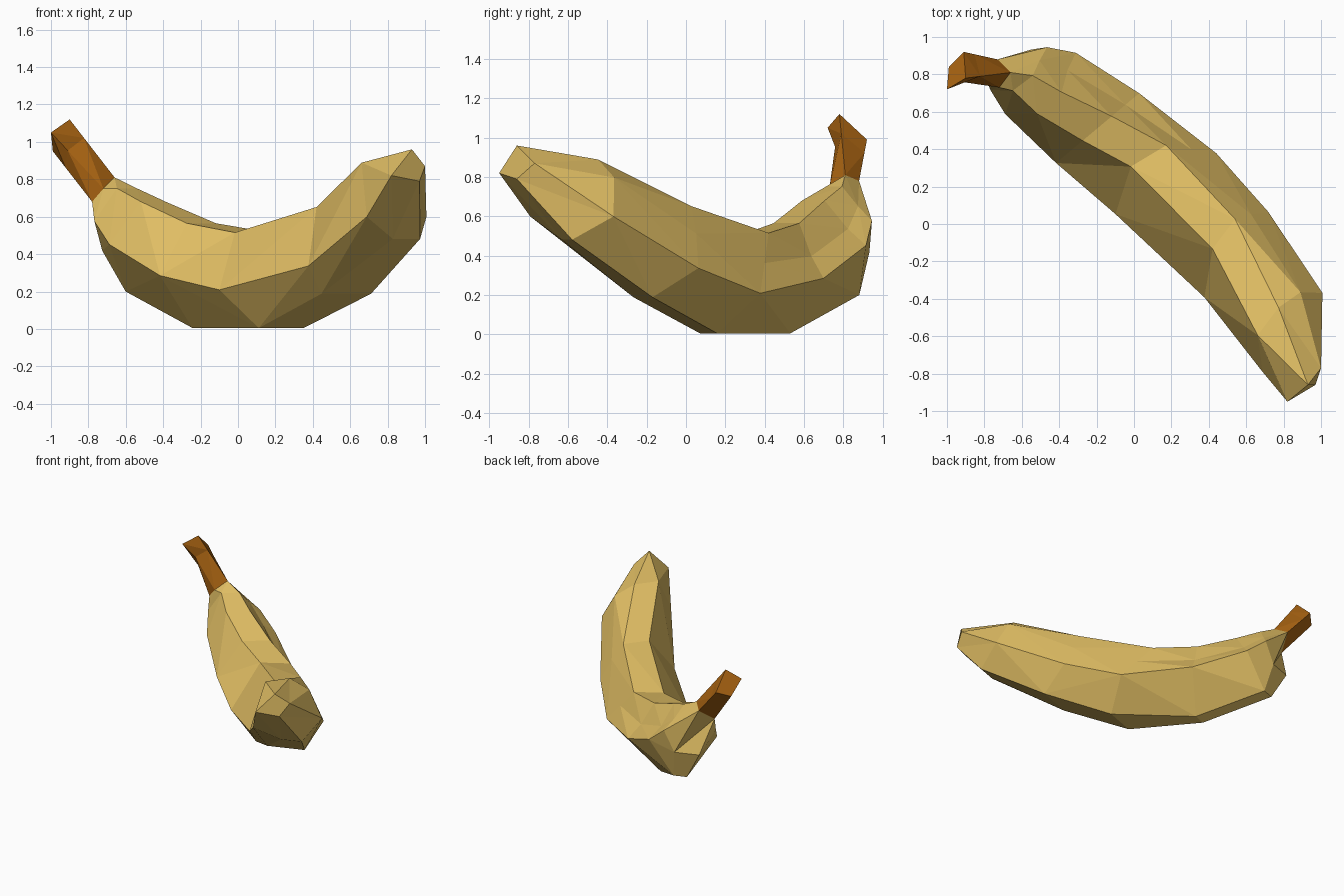
import bpy
import bmesh
from math import radians, sin, cos, sqrt
from mathutils import Vector

cube = bpy.data.objects.get("Cube")
if cube:
    bpy.data.objects.remove(cube, do_unlink=True)


def make_material(name, colour):
    material = bpy.data.materials.new(name)
    material.use_nodes = True
    material.diffuse_color = colour
    shader = next(n for n in material.node_tree.nodes if n.type == 'BSDF_PRINCIPLED')
    shader.inputs["Base Color"].default_value = colour
    shader.inputs["Roughness"].default_value = 0.8
    return material


def from_diagonal(along, across, height):
    """Turn diagonal coordinates (length, width, height) into x, y, z."""
    return Vector(((along + across) / sqrt(2), (across - along) / sqrt(2), height))


def peel_section(centre, lean, shear, yaw, half_width, half_height, side, keel, bulge):
    """Seven-sided cross-section, leaning along the curve of the fruit.
    Shear slides the top sideways, keel scales the width of the underside,
    bulge pushes out the shoulder; the underside is twisted a little."""
    lean = radians(lean)
    up = Vector((sin(lean), shear, cos(lean)))
    profile = ((0.34, 1, yaw), (-0.36, 1, yaw), (-1, side, yaw),
               (-0.45 * keel, -1, -25), (0.45 * keel, -1, -25),
               (1, side, yaw), (0.67 + bulge, 0.4 + bulge, yaw))
    points = []
    for s, t, turn in profile:
        turn = radians(turn)
        sideways = Vector((-sin(turn), cos(turn), 0))
        points.append(from_diagonal(*(Vector(centre) + sideways * s * half_width
                                      + up * t * half_height)))
    return points


def loft(name, rings, material):
    """Skin consecutive rings with flat triangles, folding each quad outward."""
    bm = bmesh.new()
    corners = {}

    def corner(point):
        key = tuple(round(c, 4) for c in point)
        if key not in corners:
            corners[key] = bm.verts.new(point)
        return corners[key]

    def add_face(points):
        verts = list(dict.fromkeys(corner(p) for p in points))
        if len(verts) > 2:
            bm.faces.new(verts)

    for ring, following in zip(rings, rings[1:]):
        count = len(ring)
        middle = sum(ring + following, Vector()) / (2 * count)
        for i in range(count):
            j = (i + 1) % count
            a, b, c, d = ring[i], ring[j], following[j], following[i]
            if ((a + c) / 2 - middle).length < ((b + d) / 2 - middle).length:
                a, b, c, d = b, c, d, a
            add_face((a, b, c))
            add_face((a, c, d))
    add_face(rings[0])
    add_face(rings[-1])

    bmesh.ops.recalc_face_normals(bm, faces=bm.faces[:])
    mesh = bpy.data.meshes.new(name)
    bm.to_mesh(mesh)
    bm.free()
    mesh.materials.append(material)
    obj = bpy.data.objects.new(name, mesh)
    bpy.context.collection.objects.link(obj)
    return obj


peel_yellow = make_material("peel yellow", (0.75, 0.515, 0.127, 1))
stem_brown = make_material("stem brown", (0.40, 0.127, 0.006, 1))

# Four-sided ends: blunt tip, stem base and stem top
tip = [Vector(p) for p in ((0.93, -0.86, 0.96), (0.82, -0.95, 0.82),
                           (0.97, -0.86, 0.79), (1, -0.77, 0.87))]
base = [Vector(p) for p in ((-0.66, 0.81, 0.81), (-0.72, 0.73, 0.75),
                            (-0.78, 0.75, 0.68), (-0.73, 0.88, 0.78))]
top = [Vector(p) for p in ((-0.9, 0.78, 1.12), (-1, 0.72, 1.05),
                           (-0.99, 0.84, 0.95), (-0.91, 0.92, 0.99))]

# Fruit body: centre, lean, shear, yaw, half width, half height, side level,
# keel, shoulder bulge
stations = (
    ((0.97, 0.175, 0.685), -25, -0.15, 8, 0.265, 0.225, -0.42, 0.65, 0.15),
    ((0.47, 0.28, 0.42), -22, 0.1, 8, 0.285, 0.25, -0.36, 1.1, 0),
    ((-0.06, 0.28, 0.26), -29, 0.12, -14, 0.315, 0.292, -0.2, 0.9, 0),
    ((-0.5, 0.225, 0.285), 0, 0, -5, 0.29, 0.28, 0, 0.4, 0),
    ((-0.89, 0.18, 0.44), 25, -0.15, -4, 0.25, 0.265, 0.05, 0.45, 0),
    ((-1.02, 0.15, 0.585), 22, -0.2, -8, 0.19, 0.18, -0.05, 1.1, 0),
)
tip_ring = [tip[i] for i in (0, 0, 1, 2, 2, 3, 3)]
base_ring = [base[i] for i in (0, 1, 2, 2, 3, 3, 3)]
body_rings = [tip_ring] + [peel_section(*s) for s in stations] + [base_ring]
loft("fruit_body", body_rings, peel_yellow)

# Stem: pinched slightly on one corner below the cut end
waist = [b.lerp(t, 0.68) for b, t in zip(base, top)]
waist[1].y += 0.035
loft("stem", [base, waist, top], stem_brown)
